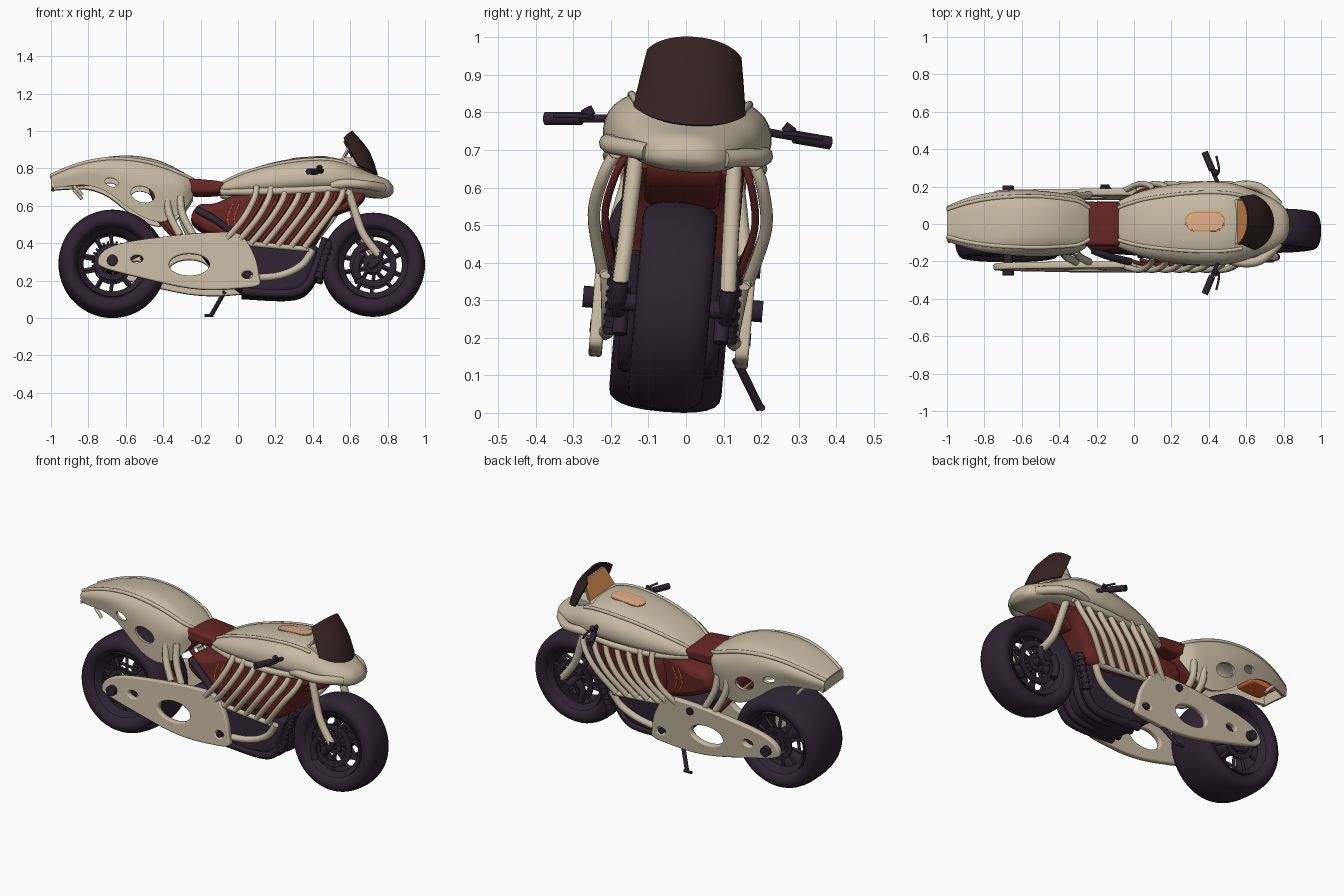
import bpy, bmesh, math
from mathutils import Matrix, Vector
from mathutils.bvhtree import BVHTree

if "Cube" in bpy.data.objects:
    bpy.data.objects.remove(bpy.data.objects["Cube"])

def mat(name, c):
    m = bpy.data.materials.new(name)
    m.diffuse_color = (*c, 1)
    m.use_nodes = True
    m.node_tree.nodes["Principled BSDF"].inputs["Base Color"].default_value = m.diffuse_color
    return m

CREAM = mat("cream", (0.57, 0.49, 0.37))
DARK = mat("dark_plum", (0.028, 0.017, 0.030))
RED = mat("dark_red", (0.13, 0.02, 0.018))
GLASS = mat("dark_brown", (0.036, 0.016, 0.016))
TAN = mat("tan", (0.72, 0.41, 0.25))
ORANGE = mat("orange", (0.64, 0.25, 0.085))
LAMP = mat("lamp_orange", (0.88, 0.16, 0.04))

def finish(me, name, m, angle=40):
    """Wrap a mesh as a smooth object with one material."""
    me.materials.clear()
    me.materials.append(m)
    for p in me.polygons:
        p.use_smooth = True
        p.material_index = 0
    me.set_sharp_from_angle(angle=math.radians(angle))
    ob = bpy.data.objects.new(name, me)
    bpy.context.collection.objects.link(ob)
    return ob

def smooth(pts, n=6, closed=False):
    """Catmull-Rom resampling of tuples of any length."""
    k, out = len(pts), []
    get = (lambda i: pts[i % k]) if closed else (lambda i: pts[max(0, min(k - 1, i))])
    for i in range(k if closed else k - 1):
        for j in range(n):
            t = j / n
            out.append(tuple(0.5 * (2*b + (c - a)*t + (2*a - 5*b + 4*c - d)*t*t + (3*b - a - 3*c + d)*t**3)
                             for a, b, c, d in zip(get(i-1), get(i), get(i+1), get(i+2))))
    return out if closed else out + [tuple(pts[-1])]

def loft(name, rows, m, ring=True, caps=True, loop=False):
    bm = bmesh.new()
    vs = [[bm.verts.new(p) for p in r] for r in rows]
    k = len(rows[0])
    for i in range(len(vs) if loop else len(vs) - 1):
        a, b = vs[i], vs[(i + 1) % len(vs)]
        for j in range(k if ring else k - 1):
            bm.faces.new((a[j], a[(j+1) % k], b[(j+1) % k], b[j]))
    if caps:
        bm.faces.new(vs[0])
        bm.faces.new(vs[-1])
    bmesh.ops.recalc_face_normals(bm, faces=bm.faces)
    me = bpy.data.meshes.new(name)
    bm.to_mesh(me)
    bm.free()
    return finish(me, name, m)

def bake(ob, name, m, xf=None):
    """Turn an evaluated curve or modified object into a plain mesh object."""
    dg = bpy.context.evaluated_depsgraph_get()
    dg.update()
    me = bpy.data.meshes.new_from_object(ob.evaluated_get(dg))
    bpy.data.objects.remove(ob)
    if xf:
        me.transform(xf)
    return finish(me, name, m)

def curve(dim, loops, closed):
    cu = bpy.data.curves.new("path", 'CURVE')
    cu.dimensions = dim
    for pts in loops:
        sp = cu.splines.new('POLY')
        sp.points.add(len(pts) - 1)
        for q, p in zip(sp.points, pts):
            q.co = (*p, 0, 1) if len(p) == 2 else (*p, 1)
        sp.use_cyclic_u = closed
    ob = bpy.data.objects.new("path", cu)
    bpy.context.collection.objects.link(ob)
    return ob

def tube(name, pts, r, m, n=6):
    ob = curve('3D', [smooth(pts, n) if len(pts) > 2 else pts], False)
    ob.data.bevel_depth, ob.data.bevel_resolution, ob.data.use_fill_caps = r, 3, True
    return bake(ob, name, m)

def plate(name, loops, y, half, m, bevel=0.008):
    """Side profile (x, z) with holes, extruded along y."""
    ob = curve('2D', [smooth(l, 5, True) for l in loops], True)
    cu = ob.data
    cu.fill_mode, cu.extrude, cu.bevel_depth, cu.bevel_resolution = 'BOTH', half - bevel, bevel, 2
    cu.offset = -bevel
    return bake(ob, name, m, Matrix.Translation((0, y, 0)) @ Matrix.Rotation(math.pi/2, 4, 'X'))

def oval(x, z, a, b, tilt=0, n=12):
    c, s = math.cos(tilt), math.sin(tilt)
    pts = [(a*math.cos(i*math.tau/n), b*math.sin(i*math.tau/n)) for i in range(n)]
    return [(x + u*c - v*s, z + u*s + v*c) for u, v in pts]

def lathe(name, prof, x, z, m, n=56, y=0):
    """Spin a closed (radius, y) profile around a wheel axle."""
    rows = [[(x + r*math.cos(i*math.tau/n), y + v, z + r*math.sin(i*math.tau/n)) for r, v in prof] for i in range(n)]
    return loft(name, rows, m, caps=False, loop=True)

def box_ring(r0, r1, h):
    return [(r0, -h), (r1, -h), (r1, h), (r0, h)]

def spow(v, e):
    return math.copysign(abs(v)**e, v)

# Wheels
def wheel(tag, x, z, R, w, disc):
    ri, n = 0.178, 24
    prof = [((R+ri)/2 + (R-ri)/2*spow(math.cos(i*math.tau/n), .75), w*spow(math.sin(i*math.tau/n), .8)) for i in range(n)]
    lathe(tag + "_tyre", prof, x, z, DARK)
    lathe(tag + "_rim", [(.155, -w*.6), (.186, -w*.85), (.186, w*.85), (.155, w*.6), (.165, 0)], x, z, DARK)
    lathe(tag + "_hub", box_ring(.012, .05, w*.75), x, z, DARK, 24)
    for s in (1, -1):
        lathe(tag + "_disc", box_ring(*disc, .005), x, z, DARK, 40, s*w*.78)
        for i in range(10):
            a = (i//2)*math.tau/5 + (i % 2 - .5)*.35
            b = (i//2)*math.tau/5 + (i % 2 - .5)*.75
            tube(tag + "_spoke", [(x + .045*math.cos(a), s*w*.6, z + .045*math.sin(a)),
                                  (x + .165*math.cos(b), s*w*.5, z + .165*math.sin(b))], .009, DARK)

wheel("rear", -.672, .292, .288, .15, (.07, .10))
wheel("front", .722, .287, .278, .1, (.09, .125))
tube("rear_axle", [(-.672, -.23, .292), (-.672, .23, .292)], .025, DARK)
tube("front_axle", [(.722, -.17, .287), (.722, .17, .287)], .025, DARK)
# Sprocket teeth
for i in range(28):
    a = i*math.tau/28
    tube("sprocket_tooth", [(-.672 + r*math.cos(a), -.13, .292 + r*math.sin(a)) for r in (.095, .112)], .006, DARK)

# Tail shell: x, top, bottom, half width
TAIL = smooth([(-1, .765, .69, .107), (-.9, .81, .70, .15), (-.8, .842, .70, .178), (-.7, .862, .665, .193),
               (-.6, .87, .59, .2), (-.5, .862, .525, .2), (-.4, .835, .505, .19), (-.3, .785, .56, .172), (-.24, .745, .64, .125)], 4)
def arch(x, zt, zb, w, a):
    s = math.sin(a)
    return (x, w*spow(math.cos(a), .6)*(1 - .2*(1 - s)**2), zb + (zt - zb)*max(s, 0)**.62)
shell = loft("shell", [[arch(*t, math.pi*j/28) for j in range(29)] for t in TAIL], CREAM, ring=False, caps=False)
shell.modifiers.new("thick", 'SOLIDIFY').thickness = .018
cutters = [plate("cutter", [o], 0, .5, CREAM) for o in (oval(-.51, .65, .065, .042, -.3), oval(-.675, .715, .038, .022, -.3))]
for c in cutters:
    b = shell.modifiers.new("hole", 'BOOLEAN')
    b.object, b.operation = c, 'DIFFERENCE'
bake(shell, "tail_shell", CREAM)
for c in cutters:
    bpy.data.objects.remove(c)
loft("tail_end", [[(x, y*.1, z) for y, z in ((-1, .69), (1, .69), (.9, .75), (-.9, .75))] for x in (-.995, -.985)], CREAM)
for a in (math.pi*9/28, math.pi*19/28):
    tube("tail_ridge", [arch(*t, a) for t in TAIL], .011, CREAM, 1)
plate("tail_lamp", [[(-.94, .732), (-.86, .74), (-.79, .738), (-.80, .716), (-.93, .713)]], 0, .07, LAMP, .005)
plate("inner_fender", [[(-.48, .74), (-.3, .72), (-.24, .66), (-.33, .56), (-.40, .53)]], 0, .09, RED)

# Seat
plate("seat", [[(-.27, .735), (-.17, .735), (-.08, .72), (-.08, .67), (-.18, .66), (-.27, .67)]], 0, .118, RED, .02)

# Tank and nose: x, top, bottom, half width
TANK = smooth([(-.105, .705, .675, .11), (-.05, .745, .66, .14), (.05, .792, .65, .178), (.2, .836, .645, .208), (.35, .86, .65, .224),
               (.48, .863, .655, .222), (.58, .84, .66, .2), (.66, .80, .655, .17), (.74, .766, .645, .14), (.80, .742, .65, .095),
               (.825, .715, .668, .055), (.832, .70, .68, .02)], 4)
def oval_sec(x, zt, zb, w, a):
    s, zm = math.sin(a), zb + .4*(zt - zb)
    return (x, w*spow(math.cos(a), .8), zm + (zt - zm if s > 0 else zm - zb)*spow(s, .85))
tank = loft("tank_and_nose", [[oval_sec(*t, j*math.tau/36) for j in range(36)] for t in TANK], CREAM)
for j in (5, 13):
    tube("tank_ridge", [oval_sec(*t, j*math.tau/36) for t in TANK[2:25]], .010, CREAM, 1)

# Oval tank panel laid on the tank surface
bm = bmesh.new()
bm.from_mesh(tank.data)
tree = BVHTree.FromBMesh(bm)
def stadium(k, lift):
    out = []
    for i in range(32):
        a = (i + .5)*math.tau/32
        x, y = .38 + math.copysign(.055, math.cos(a)) + .05*k*math.cos(a), .05*k*math.sin(a)
        out.append((x, y, tree.ray_cast(Vector((x, y, 2)), Vector((0, 0, -1)))[0].z + lift))
    return out
loft("panel_rim", [stadium(1.06, -.004), stadium(1.06, .003), stadium(.9, .003), stadium(.9, -.004)], ORANGE, caps=False)
loft("tank_panel", [stadium(.95, -.002), stadium(.92, .004), stadium(.45, .005), stadium(.02, .005)], TAN)
bm.free()

# Windshield: bowed rows from bottom to top
mid = smooth([(.748, .772), (.70, .90), (.612, 1.006)], 5)
side = smooth([(.645, .150, .808), (.605, .139, .885), (.567, .126, .962)], 5)
glass = loft("glass", [[(xc + (xs - xc)*u*u, ys*math.sin(u*1.1)/math.sin(1.1), zc + (zs - zc)*u*u)
             for u in [i/8 - 1 for i in range(17)]] for (xc, zc), (xs, ys, zs) in zip(mid, side)], GLASS, ring=False, caps=False)
glass.modifiers.new("thick", 'SOLIDIFY').thickness = .01
bake(glass, "windshield", GLASS)
# Sloping dash with a cream frame behind it
def slab(name, m, dx, grow):
    loft(name, [[(x + d, y*w, z) for x, z, w in ((.553, .848 - grow, .118 + grow), (.605, .95 + grow, .096 + grow))
                 for y in ((-1, 1) if z < .9 else (1, -1))] for d in (dx, dx + .008)], m)
slab("dash", ORANGE, 0, 0)
slab("dash_frame", CREAM, .003, .005)
plate("dash_base", [[(.55, .82), (.55, .850), (.64, .853), (.66, .80)]], 0, .12, CREAM)

# Engine
plate("engine_core", [[(.06, .42), (.13, .39), (.37, .37), (.45, .46), (.52, .57), (.6, .66), (.3, .68), (.1, .66), (.05, .55)]], 0, .16, RED, .04)
plate("red_cover", [[(-.25, .53), (-.2, .47), (-.05, .41), (.1, .39), (.15, .5), (.1, .66), (0, .66), (-.12, .61), (-.21, .60)]], 0, .132, RED, .04)
plate("front_cowl", [[(.5, .56), (.56, .57), (.65, .61), (.67, .67), (.5, .68)]], 0, .10, RED, .02)
plate("crankcase", [[(-.18, .42), (.38, .39), (.42, .3), (.37, .16), (.25, .115), (.08, .11), (-.03, .17), (-.15, .28)]], 0, .125, DARK, .04)
tube("hose", [(-.22, -.13, .57), (-.13, -.16, .52), (-.02, -.18, .44)], .02, DARK)

for s, side in ((1, "_left"), (-1, "_right")):
    P = lambda *pts: [(x, s*y, z) for x, y, z in pts]
    # Ribs with thinner red struts behind
    for i in range(7):
        xt, xb = .10 + .077*i, -.07 + .071*i
        zb = .40 - .006*i
        path = [(xt, .18, .69), (xt - .015, .212, .62), ((xt + xb)/2 + .01, .23, .51), (xb, .195, zb)]
        tube("rib" + side, P(*path), .0165, CREAM)
        if i:
            tube("red_strut" + side, P(*[(x - .035, y - .03, z) for x, y, z in path]), .010, RED)
    tube("upper_rail" + side, P((-.09, .10, .67), (.1, .17, .665), (.35, .2, .67), (.58, .185, .685)), .02, CREAM)
    tube("lower_rail" + side, P((.40, .18, .355), (.34, .17, .27), (.22, .165, .215), (.05, .175, .20)), .02, CREAM)
    tube("rib_rail" + side, P((-.08, .19, .40), (.15, .19, .375), (.38, .188, .355)), .015, CREAM)
    # Seam lines on the red cover
    for k in (0, .035):
        tube("seam" + side, P((-.03 + k, .131, .60), (-.055 + k, .131, .52), (-.035 + k, .131, .46)), .005, LAMP)
    # Swing-arm side plate
    plate("swing_arm" + side, [
        [(-.75, .29), (-.71, .35), (-.6, .39), (-.4, .42), (-.2, .44), (-.02, .442), (.04, .405), (.092, .31), (.112, .22),
         (.112, .16), (.0, .142), (-.15, .135), (-.3, .15), (-.5, .195), (-.71, .25)],
        oval(-.26, .27, .108, .058), oval(-.54, .30, .032, .02), oval(.05, .215, .028, .02)], s*.195, .018, CREAM)
    tube("axle_bolt" + side, P((-.672, .2, .292), (-.672, .24, .292)), .03, DARK)
    tube("pivot_bolt" + side, P((.05, .17, .215), (.05, .215, .215)), .018, DARK)
    # Rear struts
    for x in (-.38, -.31):
        tube("rear_strut" + side, P((x, .14, .64), (x + .015, .16, .54), (x + .07, .18, .43)), .02, CREAM)
    tube("red_brace" + side, P((-.44, .12, .56), (-.36, .13, .47), (-.3, .13, .40)), .014, RED)
    # Exhaust pipes and ridged side cooler
    for y in (.05, .11):
        tube("exhaust" + side, P((.47, y, .42), (.43, y, .30), (.37, y, .17), (.27, y, .125), (.02, y, .135)), .024, DARK)
    tube("cooler" + side, P((.49, .155, .40), (.43, .16, .20)), .017, DARK)
    for i in range(6):
        t = i/5
        tube("cooler_ring" + side, P((.483 - .05*t, .155, .375 - .155*t), (.479 - .05*t, .155, .36 - .155*t)), .025, DARK)
    # Fork, foot and caliper
    tube("fork" + side, P((.58, .13, .71), (.62, .135, .58), (.67, .14, .44), (.755, .145, .325)), .022, CREAM)
    tube("fork_foot" + side, P((.76, .145, .34), (.745, .145, .30), (.70, .145, .26)), .022, DARK)
    tube("caliper" + side, P((.66, .135, .33), (.63, .135, .27), (.645, .135, .20)), .02, DARK)
    # Nose flare
    tube("nose_flare" + side, P((.50, .19, .70), (.59, .208, .705), (.67, .195, .70), (.735, .145, .695), (.775, .1, .69)), .025, CREAM)
    # Tail hook
    tube("tail_hook" + side, P((-.88, .12, .70), (-.85, .12, .67), (-.835, .12, .65)), .01, CREAM)
    # Handlebar, grip, knob and lever
    tube("handlebar" + side, P((.475, .15, .775), (.38, .375, .755)), .011, DARK)
    tube("grip" + side, P((.418, .285, .763), (.378, .38, .755)), .018, DARK)
    tube("reservoir" + side, P((.437, .262, .772), (.435, .275, .792)), .016, DARK)
    tube("lever" + side, P((.43, .25, .768), (.455, .28, .77), (.44, .36, .765)), .006, DARK)

# Foot peg and kickstand
tube("foot_peg", [(-.16, .18, .40), (-.16, .225, .40)], .022, DARK)
tube("kickstand", [(-.07, .18, .16), (-.145, .255, .035)], .012, DARK)
tube("kickstand_foot", [(-.18, .26, .037), (-.13, .26, .037)], .009, DARK)

# Lean the whole bike onto its stand and set it on the ground
lean = Matrix.Translation((0, -.06, 0)) @ Matrix.Rotation(math.radians(-4.9), 4, 'X')
for ob in bpy.data.objects:
    ob.data.transform(lean)
low = min(v.co.z for ob in bpy.data.objects for v in ob.data.vertices)
for ob in bpy.data.objects:
    ob.data.transform(Matrix.Translation((0, 0, -low)))
